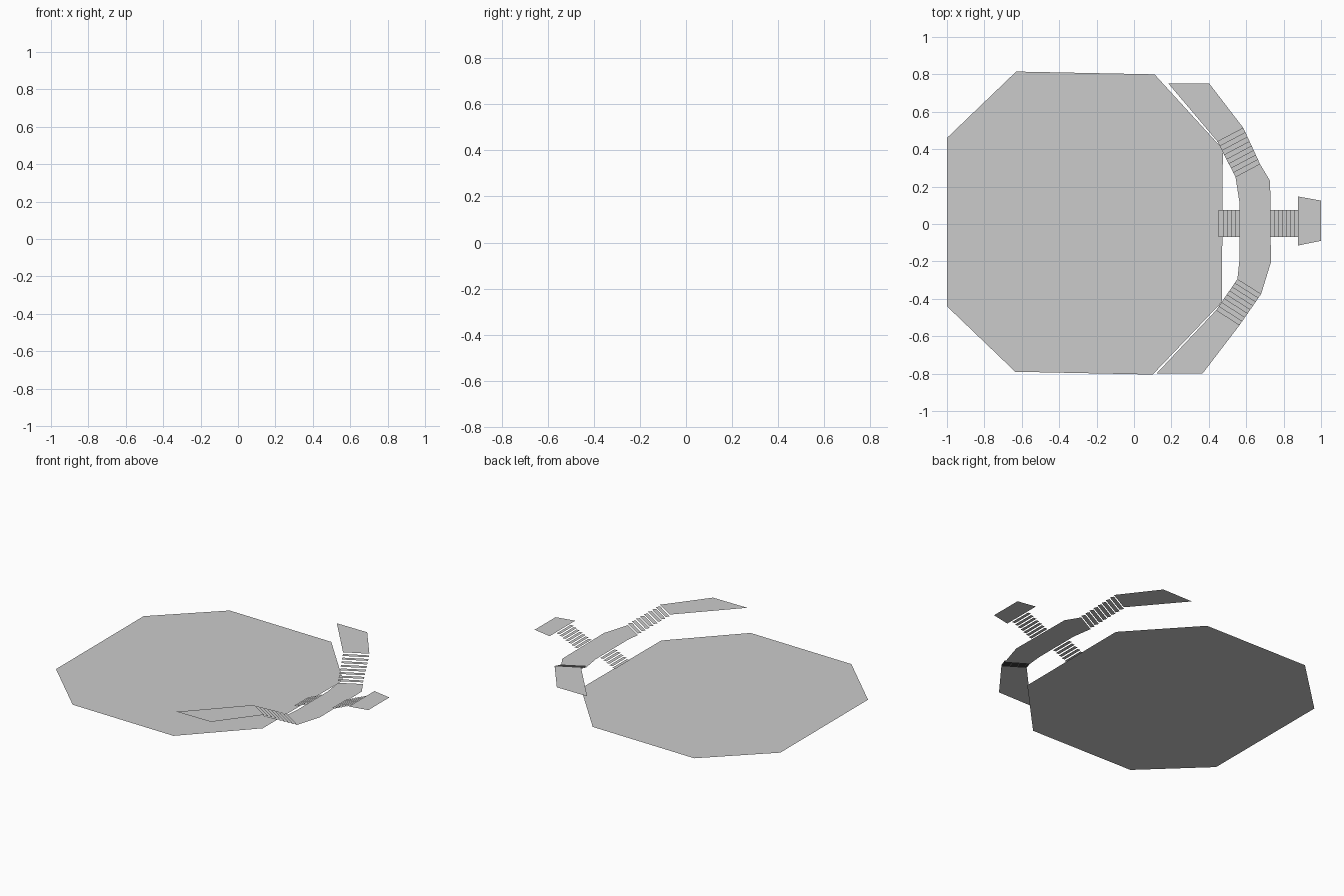
import bpy
from mathutils import Vector

if "Cube" in bpy.data.objects:
    bpy.data.objects.remove(bpy.data.objects["Cube"])


def sheet(name, polys):
    """One object made of flat horizontal polygons: [(z, [(x, y), ...]), ...]"""
    verts, faces = [], []
    for z, pts in polys:
        area = sum(a[0] * b[1] - b[0] * a[1] for a, b in zip(pts, pts[1:] + pts[:1]))
        pts = pts if area > 0 else pts[::-1]          # face upwards
        faces.append(range(len(verts), len(verts) + len(pts)))
        verts += [(x, y, z) for x, y in pts]
    mesh = bpy.data.meshes.new(name)
    mesh.from_pydata(verts, [], [list(f) for f in faces])
    obj = bpy.data.objects.new(name, mesh)
    bpy.context.collection.objects.link(obj)
    return obj


def stairs(name, start, end, z0, z1, count):
    """Floating treads between two edges, heights strictly between z0 and z1"""
    a, b = (Vector(p) for p in start)
    c, d = (Vector(p) for p in end)
    treads = []
    for i in range(count):
        t, u = i / count, (i + 1) / count
        pts = [a.lerp(c, t), b.lerp(d, t), b.lerp(d, u), a.lerp(c, u)]
        z = z0 + (z1 - z0) * (i + 1) / (count + 1)
        treads.append((z, [tuple(p) for p in pts]))
    return sheet(name, treads)


LOW, OUTER, HIGH = 0.06, 0.135, 0.16

# Ground octagon
sheet("ground_floor", [(0, [(-1, -.44), (-.635, -.79), (.10, -.805), (.47, -.417),
                            (.475, .40), (.11, .80), (-.63, .815), (-1, .46)])])

# Shared edges where stairs meet platforms (inner point, outer point)
back_top = [(.447, .44), (.585, .513)]
back_low = [(.543, .25), (.674, .32)]
front_top = [(.44, -.46), (.565, -.54)]
front_low = [(.553, -.294), (.68, -.374)]

# Platforms
sheet("middle_landing", [(LOW, [front_low[0], front_low[1], (.732, -.205), (.728, .23),
                                back_low[1], back_low[0], (.563, .12), (.563, -.2)])])
sheet("back_platform", [(HIGH, [(.185, .75), back_top[0], back_top[1], (.403, .75)])])
sheet("front_platform", [(HIGH, [(.12, -.80), (.366, -.80), front_top[1], front_top[0]])])
sheet("outer_platform", [(OUTER, [(.877, -.115), (1, -.09), (1, .125), (.877, .147)])])

# Stairs
stairs("back_stairs", back_low, back_top, LOW, HIGH, 8)
stairs("front_stairs", front_low, front_top, LOW, HIGH, 8)
stairs("inner_stairs", [(.453, -.07), (.453, .076)], [(.563, -.07), (.563, .076)], 0, LOW, 5)
stairs("outer_stairs", [(.728, -.07), (.728, .076)], [(.877, -.07), (.877, .076)], LOW, OUTER, 7)
